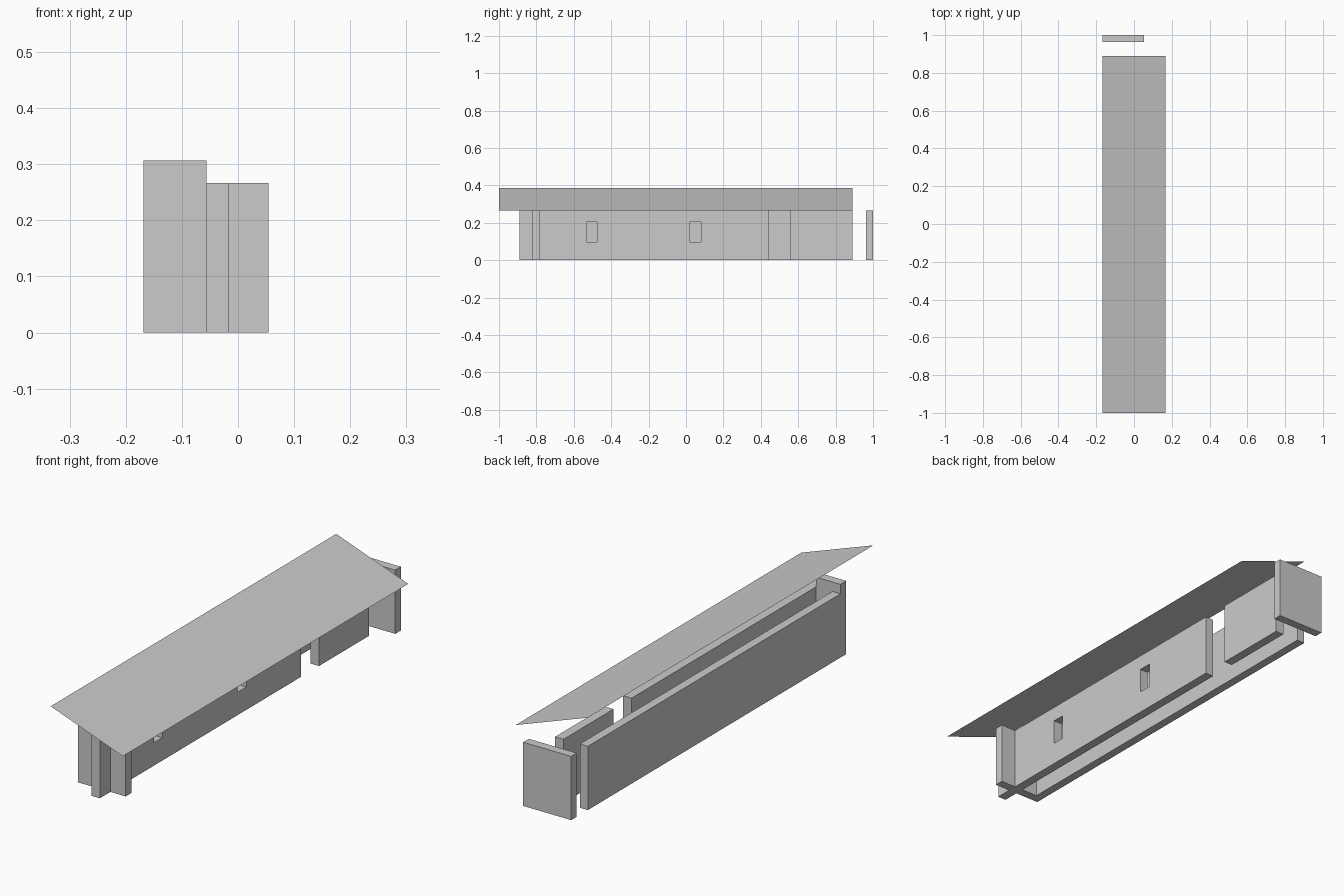
import bpy

if "Cube" in bpy.data.objects:
    bpy.data.objects.remove(bpy.data.objects["Cube"])

H = 0.267  # common wall height


def box(name, x, y, z=(0, H)):
    """Box spanning the given (min, max) ranges."""
    verts = [(a, b, c) for a in x for b in y for c in z]
    faces = [(0, 1, 3, 2), (4, 6, 7, 5), (0, 4, 5, 1),
             (2, 3, 7, 6), (0, 2, 6, 4), (1, 5, 7, 3)]
    mesh = bpy.data.meshes.new(name)
    mesh.from_pydata(verts, [], faces)
    obj = bpy.data.objects.new(name, mesh)
    bpy.context.collection.objects.link(obj)
    return obj


LEFT = (-0.168, -0.131)
RIGHT = (-0.056, -0.017)
CROSS_Y = (-0.82, -0.782)

# Long parallel walls; the right one is split by a doorway
box("left_wall", LEFT, (CROSS_Y[1], 0.89))
window_wall = box("window_wall", RIGHT, (-0.89, 0.44))
box("short_wall", RIGHT, (0.56, 0.89))

# Window openings cut through the right wall
for i, y in enumerate([(-0.532, -0.477), (0.02, 0.08)]):
    cutter = box(f"window_cutter_{i + 1}", (-0.1, 0.03), y, (0.096, 0.203))
    cutter.hide_render = True
    cutter.hide_set(True)
    mod = window_wall.modifiers.new(f"window_{i + 1}", 'BOOLEAN')
    mod.operation = 'DIFFERENCE'
    mod.solver = 'EXACT'
    mod.object = cutter
    bpy.context.view_layer.objects.active = window_wall
    bpy.ops.object.modifier_apply(modifier=mod.name)
    bpy.data.objects.remove(cutter)

# Cross wall at the front: taller on the left, lower on the right
box("front_cross_wall_tall", (LEFT[0], RIGHT[0]), CROSS_Y, (0, 0.307))
box("front_cross_wall_low", (RIGHT[1], 0.054), CROSS_Y)

# Freestanding wall at the back
box("back_wall", (-0.168, 0.054), (0.963, 1.0))

# Thin sloping roof sheet
mesh = bpy.data.meshes.new("roof")
mesh.from_pydata([(-0.168, -1, 0.387), (0.166, -1, 0.267),
                  (0.166, 0.89, 0.267), (-0.168, 0.89, 0.387)],
                 [], [(0, 1, 2, 3)])
roof = bpy.data.objects.new("roof", mesh)
bpy.context.collection.objects.link(roof)
